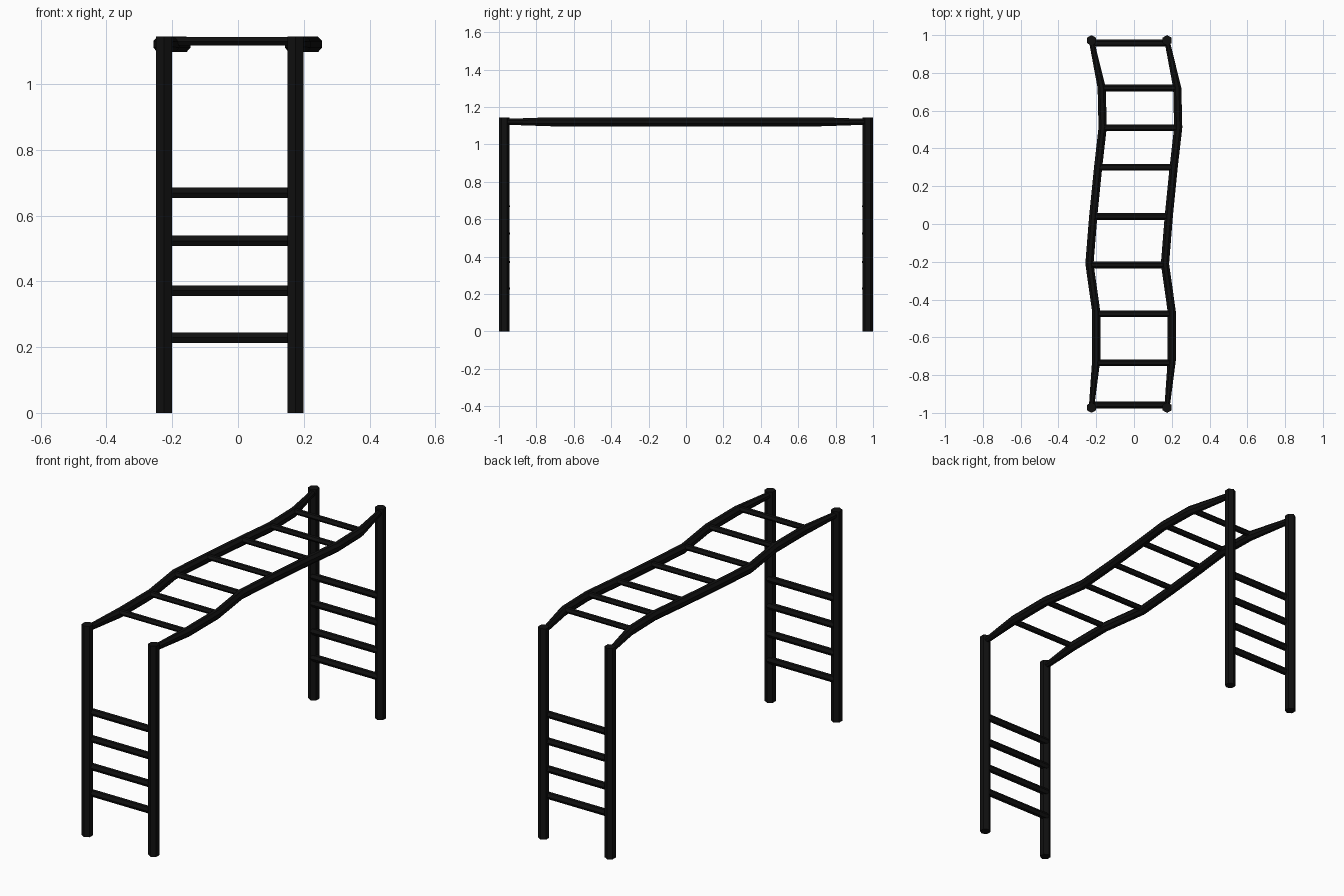
import bpy, bmesh, math
from mathutils import Vector

if "Cube" in bpy.data.objects:
    bpy.data.objects.remove(bpy.data.objects["Cube"])

paint = bpy.data.materials.new("black_paint")
paint.diffuse_color = (0.005, 0.005, 0.005, 1)
paint.use_nodes = True
paint.node_tree.nodes["Principled BSDF"].inputs["Base Color"].default_value = paint.diffuse_color


def loft(name, rings):
    """Skin a closed tube through a list of equal rings of points."""
    bm = bmesh.new()
    loops = [[bm.verts.new(p) for p in ring] for ring in rings]
    n = len(loops[0])
    for a, b in zip(loops, loops[1:]):
        for i in range(n):
            j = (i + 1) % n
            bm.faces.new((a[i], a[j], b[j], b[i]))
    bm.faces.new(loops[0])
    bm.faces.new(loops[-1])
    bmesh.ops.recalc_face_normals(bm, faces=bm.faces)
    mesh = bpy.data.meshes.new(name)
    bm.to_mesh(mesh)
    bm.free()
    mesh.materials.append(paint)
    bpy.context.collection.objects.link(bpy.data.objects.new(name, mesh))


def ring(centre, u, v, sides, turn=0.0):
    """Elliptical ring around centre with half-axes u and v."""
    c, u, v = Vector(centre), Vector(u), Vector(v)
    angles = [turn + 2 * math.pi * i / sides for i in range(sides)]
    return [c + u * math.cos(a) + v * math.sin(a) for a in angles]


def rung(name, x0, x1, y, z, ry, rz):
    loft(name, [ring((x, y, z), (0, ry, 0), (0, 0, rz), 6) for x in (x0, x1)])


LEFT, RIGHT = -0.225, 0.175
POST_Y, TOP = 0.972, 1.145

# Hexagonal posts and the ladder rungs at each end
for end, s in (("front", -1), ("back", 1)):
    for side, x in (("left", LEFT), ("right", RIGHT)):
        loft(f"{end}_{side}_post",
             [ring((x, s * POST_Y, z), (0, 0.028, 0), (0.028, 0, 0), 6) for z in (0, TOP)])
    for i, z in enumerate((0.229, 0.372, 0.523, 0.669)):
        rung(f"{end}_ladder_rung_{i + 1}", LEFT, RIGHT, s * 0.958, z, 0.0185, 0.0185)

# Winding overhead rails: (centreline x, y), thinner where they meet the posts
path = [(-0.025, -0.97), (0.0, -0.72), (0.0, -0.465), (-0.036, -0.21), (-0.016, 0.04),
        (0.01, 0.30), (0.034, 0.51), (0.029, 0.72), (-0.025, 0.97)]
for side, dx in (("left", -0.2), ("right", 0.2)):
    rings = []
    for i, (x, y) in enumerate(path):
        k = 0.65 if i in (0, len(path) - 1) else 1.0
        rings.append(ring((x + dx, y, 1.121), (0.0235 * k, 0, 0), (0, 0, 0.026 * k),
                          8, math.pi / 8))
    loft(f"{side}_overhead_rail", rings)

# Overhead rungs at the inner bends
rung_y = (-0.735, -0.475, -0.217, 0.04, 0.30, 0.51, 0.72)
for i, ((x, _), y) in enumerate(zip(path[1:-1], rung_y)):
    rung(f"overhead_rung_{i + 1}", x - 0.2, x + 0.2, y, 1.13, 0.0175, 0.0145)
